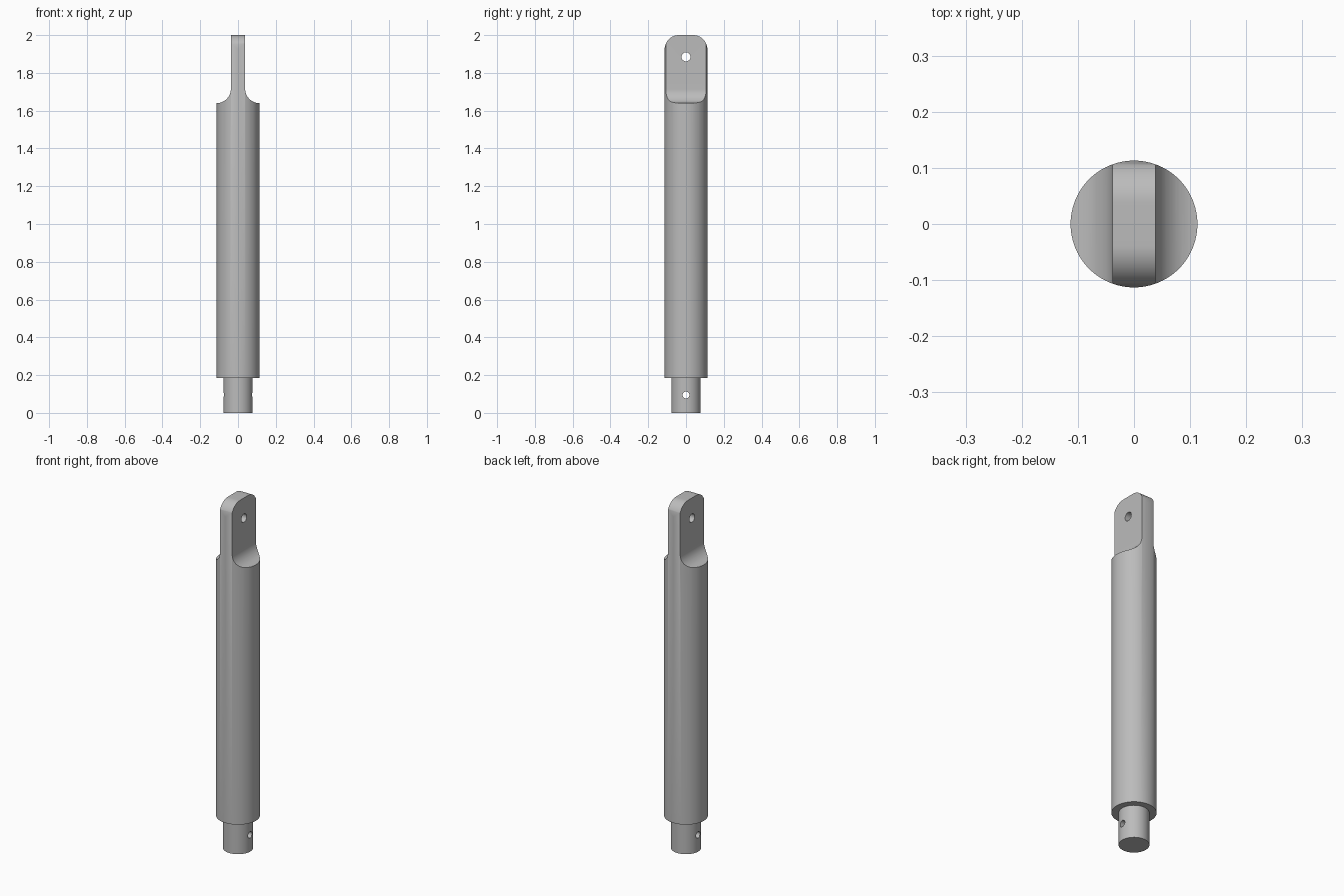
import bpy, math
from math import radians, sin, cos, pi
from mathutils import Vector

cube = bpy.data.objects.get("Cube")
if cube:
    bpy.data.objects.remove(cube, do_unlink=True)

BODY_R, PIN_R, STEP_Z, TOP_Z = 0.113, 0.077, 0.185, 2.0
TANG, SHOULDER_Z, FILLET, CORNER = 0.038, 1.64, 0.075, 0.075

steel = bpy.data.materials.new("grey steel")
steel.use_nodes = True
GREY = (0.5, 0.5, 0.5, 1)
steel.diffuse_color = GREY
steel.node_tree.nodes["Principled BSDF"].inputs["Base Color"].default_value = GREY


def make_object(name, verts, faces):
    mesh = bpy.data.meshes.new(name)
    mesh.from_pydata(verts, [], faces)
    mesh.materials.append(steel)
    obj = bpy.data.objects.new(name, mesh)
    bpy.context.collection.objects.link(obj)
    # consistent outward normals
    import bmesh
    bm = bmesh.new()
    bm.from_mesh(mesh)
    bmesh.ops.recalc_face_normals(bm, faces=bm.faces)
    bm.to_mesh(mesh)
    bm.free()
    return obj


def prism(name, outline, place):
    """Extrude a 2D outline between depths -0.3 and 0.3."""
    n = len(outline)
    verts = [place(a, b, d) for d in (-0.3, 0.3) for a, b in outline]
    faces = [list(range(n)), list(range(n, 2 * n))]
    faces += [(i, (i + 1) % n, n + (i + 1) % n, n + i) for i in range(n)]
    return make_object(name, verts, faces)


def arc(cx, cz, r, start, end, steps=20):
    angles = [radians(start + (end - start) * i / steps) for i in range(steps + 1)]
    return [(cx + r * cos(t), cz + r * sin(t)) for t in angles]


def along_x(a, b, d):
    return (d, a, b)


def along_y(a, b, d):
    return (a, d, b)


# Stepped round shaft, turned from a profile
SEGS = 96
profile = [(PIN_R, 0), (PIN_R, STEP_Z), (BODY_R, STEP_Z), (BODY_R, TOP_Z)]
verts = [(r * cos(2 * pi * i / SEGS), r * sin(2 * pi * i / SEGS), z)
         for r, z in profile for i in range(SEGS)]
faces = [(k * SEGS + i, k * SEGS + (i + 1) % SEGS,
          (k + 1) * SEGS + (i + 1) % SEGS, (k + 1) * SEGS + i)
         for k in range(len(profile) - 1) for i in range(SEGS)]
faces += [list(range(SEGS)), list(range(3 * SEGS, 4 * SEGS))]
shaft = make_object("shaft", verts, faces)

cutters = []
for side, label in ((1, "left"), (-1, "right")):
    # Side cut with a filleted foot, leaving the flat tang
    flat = [(TANG, 2.1)] + arc(TANG + FILLET, SHOULDER_Z + FILLET, FILLET, 180, 270)
    flat += [(0.2, SHOULDER_Z), (0.2, 2.1)]
    cutters.append(prism(label + "_flat_cutter", [(side * a, b) for a, b in flat], along_y))
    # Rounded upper corner of the tang
    corner = arc(BODY_R - CORNER, TOP_Z - CORNER, CORNER, 0, 90)
    corner = [(0.2, TOP_Z - CORNER)] + corner + [(BODY_R - CORNER, 2.1), (0.2, 2.1)]
    cutters.append(prism(label + "_corner_cutter", [(side * a, b) for a, b in corner], along_x))

# Cross holes in the tang and the pin
for label, z, r in (("tang", 1.885, 0.024), ("pin", 0.095, 0.018)):
    circle = arc(0, z, r, 0, 360, 32)[:-1]
    cutters.append(prism(label + "_hole_cutter", circle, along_x))

bpy.ops.object.select_all(action="DESELECT")
bpy.context.view_layer.objects.active = shaft
shaft.select_set(True)
for cutter in cutters:
    cutter.hide_render = True
    mod = shaft.modifiers.new(cutter.name, "BOOLEAN")
    mod.operation, mod.solver, mod.object = "DIFFERENCE", "EXACT", cutter
    bpy.ops.object.modifier_apply(modifier=mod.name)
for cutter in cutters:
    bpy.data.objects.remove(cutter, do_unlink=True)

bpy.ops.object.shade_smooth_by_angle(angle=radians(30))
